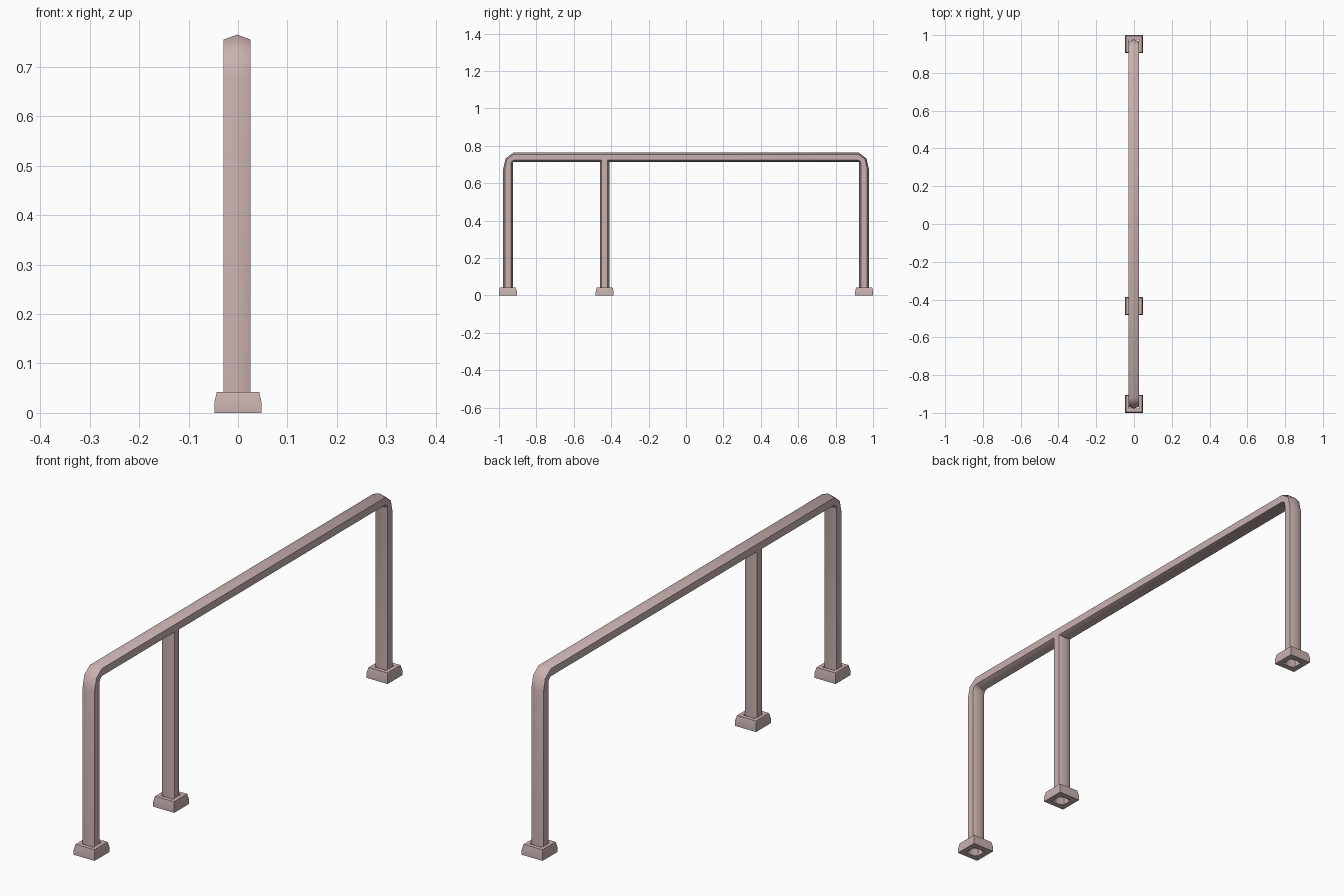
import bpy
import math

if "Cube" in bpy.data.objects:
    bpy.data.objects.remove(bpy.data.objects["Cube"])

mat = bpy.data.materials.new("dusty_pink_paint")
mat.diffuse_color = (0.58, 0.44, 0.43, 1)
mat.use_nodes = True
mat.node_tree.nodes["Principled BSDF"].inputs["Base Color"].default_value = mat.diffuse_color

HALF = 0.0275      # half width of the tube across x
CX = -0.002        # tube centre line in x


def make_object(name, rings, angle=45):
    """Skin a list of equal-length vertex rings into an open tube."""
    n = len(rings[0])
    verts = [v for r in rings for v in r]
    faces = [(i * n + j, i * n + (j + 1) % n, (i + 1) * n + (j + 1) % n, (i + 1) * n + j)
             for i in range(len(rings) - 1) for j in range(n)]
    me = bpy.data.meshes.new(name)
    me.from_pydata(verts, [], faces)
    me.materials.append(mat)
    ob = bpy.data.objects.new(name, me)
    bpy.context.collection.objects.link(ob)
    bpy.ops.object.select_all(action='DESELECT')
    ob.select_set(True)
    bpy.context.view_layer.objects.active = ob
    bpy.ops.object.mode_set(mode='EDIT')
    bpy.ops.mesh.select_all(action='SELECT')
    bpy.ops.mesh.remove_doubles(threshold=0.0001)
    bpy.ops.mesh.normals_make_consistent(inside=False)
    bpy.ops.object.mode_set(mode='OBJECT')
    bpy.ops.object.shade_smooth_by_angle(angle=math.radians(angle))
    return ob


def hex_ring(outer, inner):
    """Six-sided section, ridged on its outer and inner faces; points are (y, z)."""
    def at(t, x):
        return (CX + x, outer[0] + (inner[0] - outer[0]) * t,
                outer[1] + (inner[1] - outer[1]) * t)
    return [at(0, 0), at(.2, HALF), at(.8, HALF), at(1, 0), at(.8, -HALF), at(.2, -HALF)]


# Bent handrail with both end posts: half path, mirrored in y
half = [((0.978, 0.0), (0.926, 0.0)),
        ((0.978, 0.675), (0.926, 0.708)),
        ((0.965, 0.732), (0.925, 0.712)),
        ((0.921, 0.765), (0.920, 0.714))]
path = half + [((-o[0], o[1]), (-i[0], i[1])) for o, i in reversed(half)]
make_object("handrail_and_end_posts", [hex_ring(o, i) for o, i in path])

# Middle post
MID = -0.435
make_object("middle_post", [hex_ring((MID - 0.026, z), (MID + 0.026, z)) for z in (0, 0.73)])


# Foot plates: collar with straight lower edge and chamfered upper edge
def square(cy, s, z):
    return [(-s, cy - s, z), (s, cy - s, z), (s, cy + s, z), (-s, cy + s, z)]


for name, cy in (("front_foot", -0.952), ("middle_foot", MID), ("back_foot", 0.952)):
    profile = [(0.026, 0), (0.048, 0), (0.048, 0.02), (0.043, 0.042), (0.026, 0.042), (0.026, 0)]
    make_object(name, [square(cy, s, z) for s, z in profile], 20)
